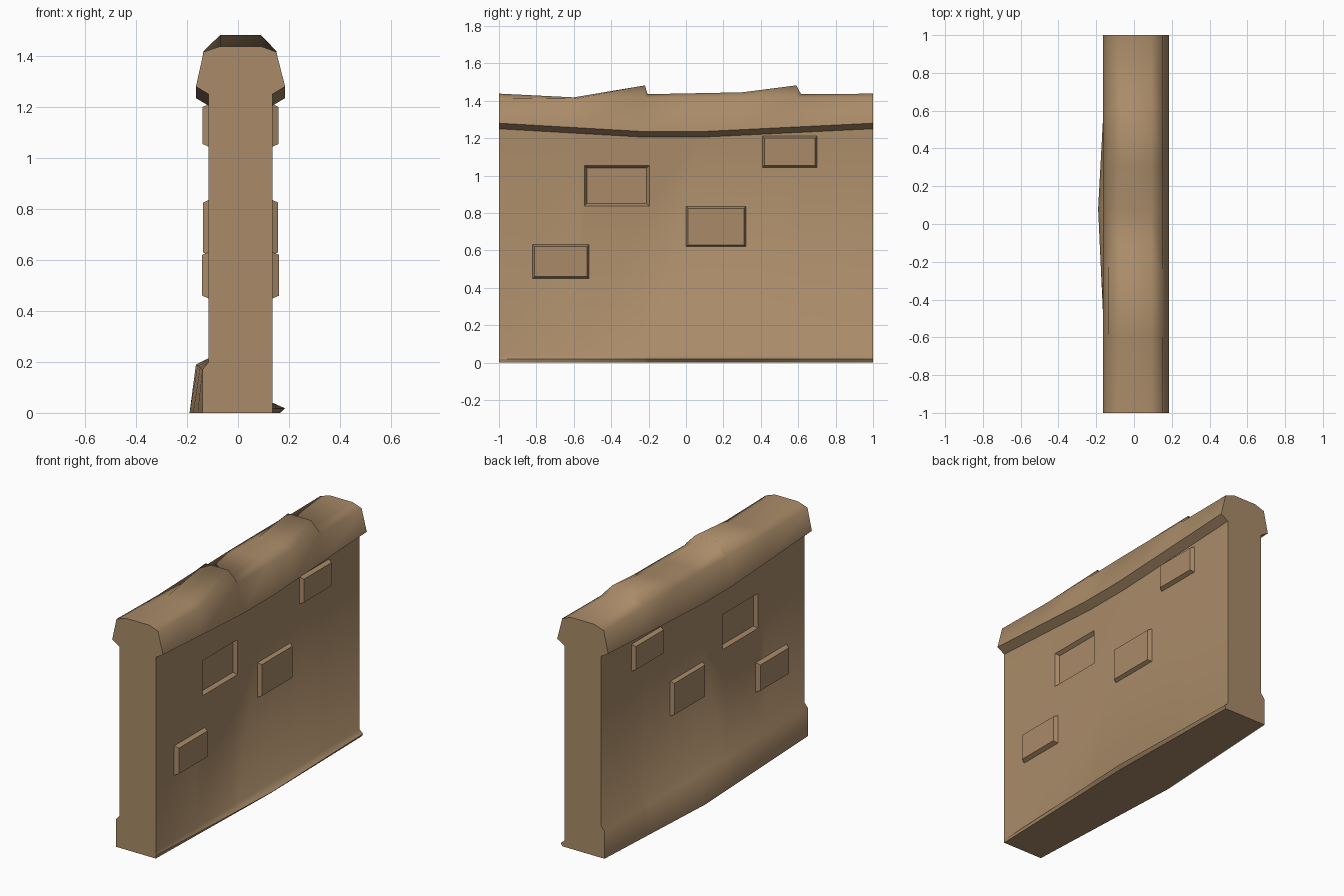
import bpy, bmesh

if "Cube" in bpy.data.objects:
    bpy.data.objects.remove(bpy.data.objects["Cube"])

stone = bpy.data.materials.new("tan stone")
stone.diffuse_color = (0.40, 0.26, 0.14, 1)
stone.use_nodes = True
stone.node_tree.nodes["Principled BSDF"].inputs["Base Color"].default_value = stone.diffuse_color


def add_object(name, bm):
    bmesh.ops.recalc_face_normals(bm, faces=bm.faces)
    mesh = bpy.data.meshes.new(name)
    bm.to_mesh(mesh)
    bm.free()
    mesh.materials.append(stone)
    obj = bpy.data.objects.new(name, mesh)
    bpy.context.collection.objects.link(obj)
    return obj


def lerp(table, y):
    """Piecewise linear lookup along the wall."""
    for (a, va), (b, vb) in zip(table, table[1:]):
        if y <= b:
            return va + (vb - va) * (y - a) / (b - a)
    return table[-1][1]


# How the cross-section varies along the wall
TOP = [(-1, 1.438), (-.6, 1.418), (-.22, 1.482), (-.205, 1.435),
       (.3, 1.445), (.59, 1.482), (.615, 1.435), (1, 1.438)]
SAG = [(-1, 0), (-.22, .045), (.08, .045), (1, 0)]
LIP = [(-1, 0), (.08, .05), (1, .025)]
BULGE = [(-1, 0), (.08, 1), (1, 0)]
STATIONS = [-1, -.6, -.22, -.205, .08, .3, .59, .615, 1]


def section(y):
    t, s, l, b = (lerp(k, y) for k in (TOP, SAG, LIP, BULGE))
    sh = max(1.41, min(1.42, t - .022))
    return [(.135 + .6 * l, 0), (.135 + l, .018), (.135, .04),     # right foot
            (.135, 1.25 - s), (.185, 1.28 - s), (.15, sh), (.09, t),  # coping
            (-.07, t), (-.135, sh), (-.165, 1.28 - s), (-.115, 1.25 - s),
            (-.115, .20 + .015 * b), (-.14 - .025 * b, .17 + .02 * b),  # plinth
            (-.14 - .05 * b, 0)]


# Wall body with coping and plinth, lofted along y
bm = bmesh.new()
rings = [[bm.verts.new((x, y, z)) for x, z in section(y)] for y in STATIONS]
n = len(rings[0])
for a, b in zip(rings, rings[1:]):
    for i in range(n):
        j = (i + 1) % n
        bm.faces.new((a[i], a[j], b[j], b[i])).smooth = True
bm.faces.new(rings[0])
bm.faces.new(rings[-1])
for a, b in zip(rings, rings[1:]):
    for i in (0, 1, 3, 4, 9, 10, 13):
        bm.edges.get((a[i], b[i])).smooth = False
wall = add_object("wall", bm)


def brick(name, side, y0, y1, z0, z1, depth, smooth):
    """Tapered block on (or, with negative depth, sunk into) one wall face."""
    base = .135 if side > 0 else -.115
    start = -.02 if depth > 0 else .01
    c = .02
    bm = bmesh.new()
    loops = []
    for d, k in ((start, 0), (depth, c)):
        x = base + side * d
        loops.append([bm.verts.new((x, y, z)) for y, z in
                      ((y0 + k, z0 + k), (y1 - k, z0 + k),
                       (y1 - k, z1 - k), (y0 + k, z1 - k))])
    a, b = loops
    bm.faces.new(a)
    bm.faces.new(b)
    for i in range(4):
        j = (i + 1) % 4
        bm.faces.new((a[i], a[j], b[j], b[i]))
    for f in bm.faces:
        f.smooth = smooth
    return add_object(name, bm)


# Matching bricks on both faces, and one sunken brick cut into each
for side, label in ((1, "right"), (-1, "left")):
    brick(f"upper_brick_{label}", side, .40, .71, 1.035, 1.22, .024, False)
    brick(f"middle_brick_{label}", side, -.01, .33, .61, .845, .022, False)
    brick(f"lower_brick_{label}", side, -.83, -.51, .44, .64, .026, False)
    cutter = brick(f"recess_cutter_{label}", side, -.55, -.19, .83, 1.06, -.022, False)
    cutter.hide_render = True
    cutter.hide_viewport = True
    cutter.display_type = 'WIRE'
    mod = wall.modifiers.new(f"recess_{label}", 'BOOLEAN')
    mod.operation = 'DIFFERENCE'
    mod.solver = 'EXACT'
    mod.object = cutter
